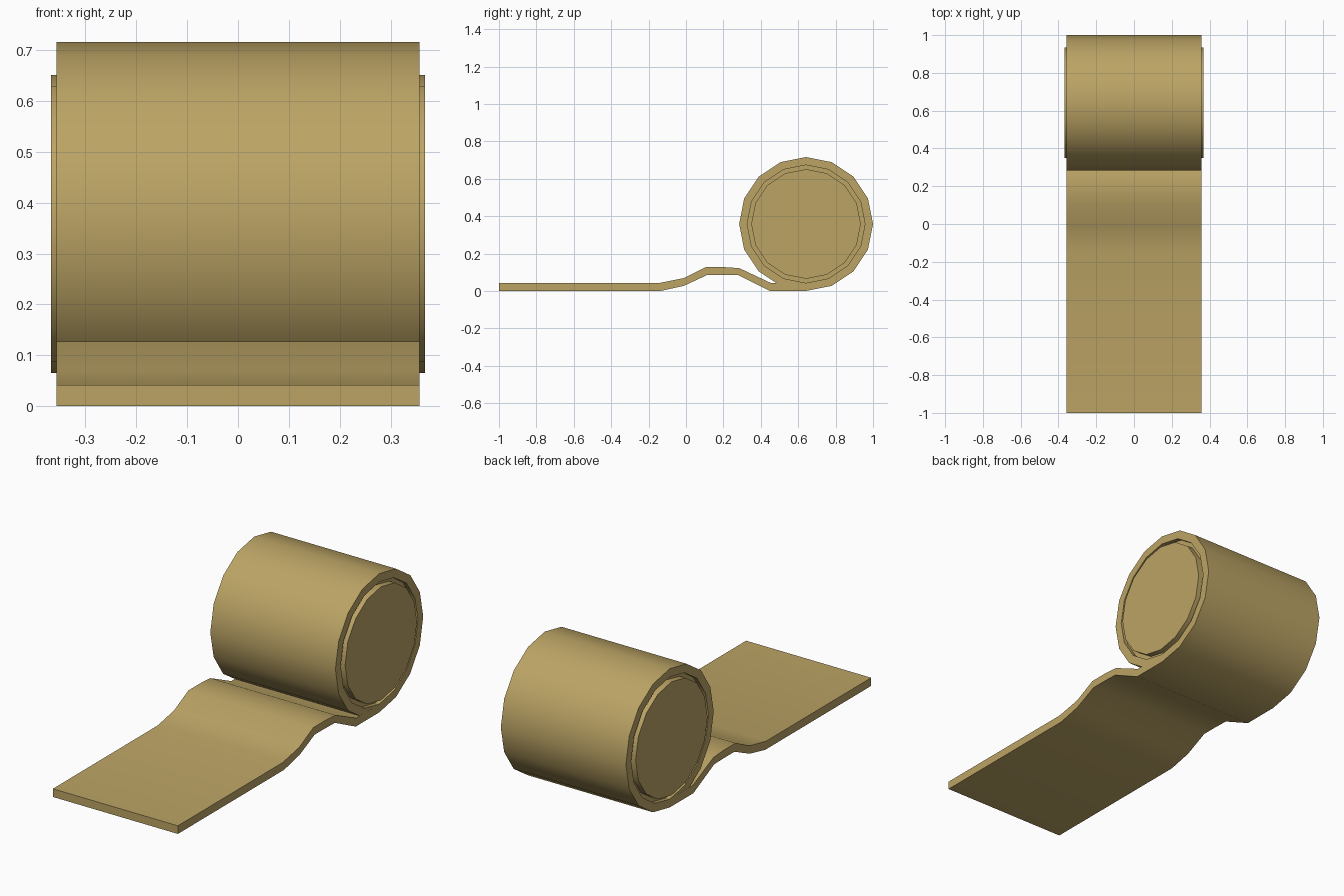
import bpy, bmesh
from math import sin, cos, pi, radians

if "Cube" in bpy.data.objects:
    bpy.data.objects.remove(bpy.data.objects["Cube"])

CY, CZ = 0.642, 0.358            # roll centre
R_OUT, R_IN, R_CORE = 0.358, 0.315, 0.293
HALF_W, CORE_W, RECESS = 0.357, 0.367, 0.335
SIDES = 16

mat = bpy.data.materials.new("mat_tan")
mat.diffuse_color = (0.50, 0.37, 0.13, 1)
mat.use_nodes = True
mat.node_tree.nodes["Principled BSDF"].inputs["Base Color"].default_value = mat.diffuse_color


def ring(r, i):
    a = -pi / 2 + 2 * pi * i / SIDES
    return (CY + r * cos(a), CZ + r * sin(a))


def finish(bm, name):
    bmesh.ops.recalc_face_normals(bm, faces=bm.faces)
    me = bpy.data.meshes.new(name)
    bm.to_mesh(me)
    bm.free()
    ob = bpy.data.objects.new(name, me)
    bpy.context.collection.objects.link(ob)
    me.materials.append(mat)
    bpy.ops.object.select_all(action='DESELECT')
    ob.select_set(True)
    bpy.context.view_layer.objects.active = ob
    bpy.ops.object.shade_smooth_by_angle(angle=radians(31))
    return ob


# Unrolled sheet with outer wrap: one ribbon of (underside, topside) points
pairs = [((-1, 0), (-1, 0.042)),
         ((-0.135, 0), (-0.145, 0.042)),
         ((-0.01, 0.028), (-0.01, 0.069)),
         ((0.115, 0.086), (0.105, 0.127)),
         ((0.20, 0.086), (0.21, 0.127)),
         ((0.28, 0.084), (0.285, 0.122)),
         ((0.45, 0), (0.455, 0.042))]
pairs += [(ring(R_OUT, i), ring(R_IN, i)) for i in range(SIDES - 1)]
tip = (0.483, 0.0425)
pairs += [(tip, ring(R_IN, SIDES - 1)), (tip, ring(R_IN, 0))]

bm = bmesh.new()
cache = {}


def vert(p):
    key = (round(p[0], 5), round(p[1], 5))
    if key not in cache:
        cache[key] = bm.verts.new((-HALF_W, *key))
    return cache[key]


for (a, b), (c, d) in zip(pairs, pairs[1:]):
    corners = list(dict.fromkeys(vert(p) for p in (a, c, d, b)))
    bm.faces.new(corners)
ext = bmesh.ops.extrude_face_region(bm, geom=bm.faces[:], use_keep_orig=True)
bmesh.ops.translate(bm, vec=(2 * HALF_W, 0, 0),
                    verts=[v for v in ext["geom"] if isinstance(v, bmesh.types.BMVert)])
finish(bm, "unrolled_mat")

# Rolled core: slightly protruding ends with a shallow groove around them
bm = bmesh.new()
profile = [(-CORE_W, R_CORE), (-RECESS, R_CORE), (-RECESS, R_IN),
           (RECESS, R_IN), (RECESS, R_CORE), (CORE_W, R_CORE)]
loops = [[bm.verts.new((x, *ring(r, i))) for i in range(SIDES)] for x, r in profile]
for lo, hi in zip(loops, loops[1:]):
    for i in range(SIDES):
        j = (i + 1) % SIDES
        bm.faces.new((lo[i], lo[j], hi[j], hi[i]))
bm.faces.new(loops[0])
bm.faces.new(loops[-1])
finish(bm, "rolled_core")
